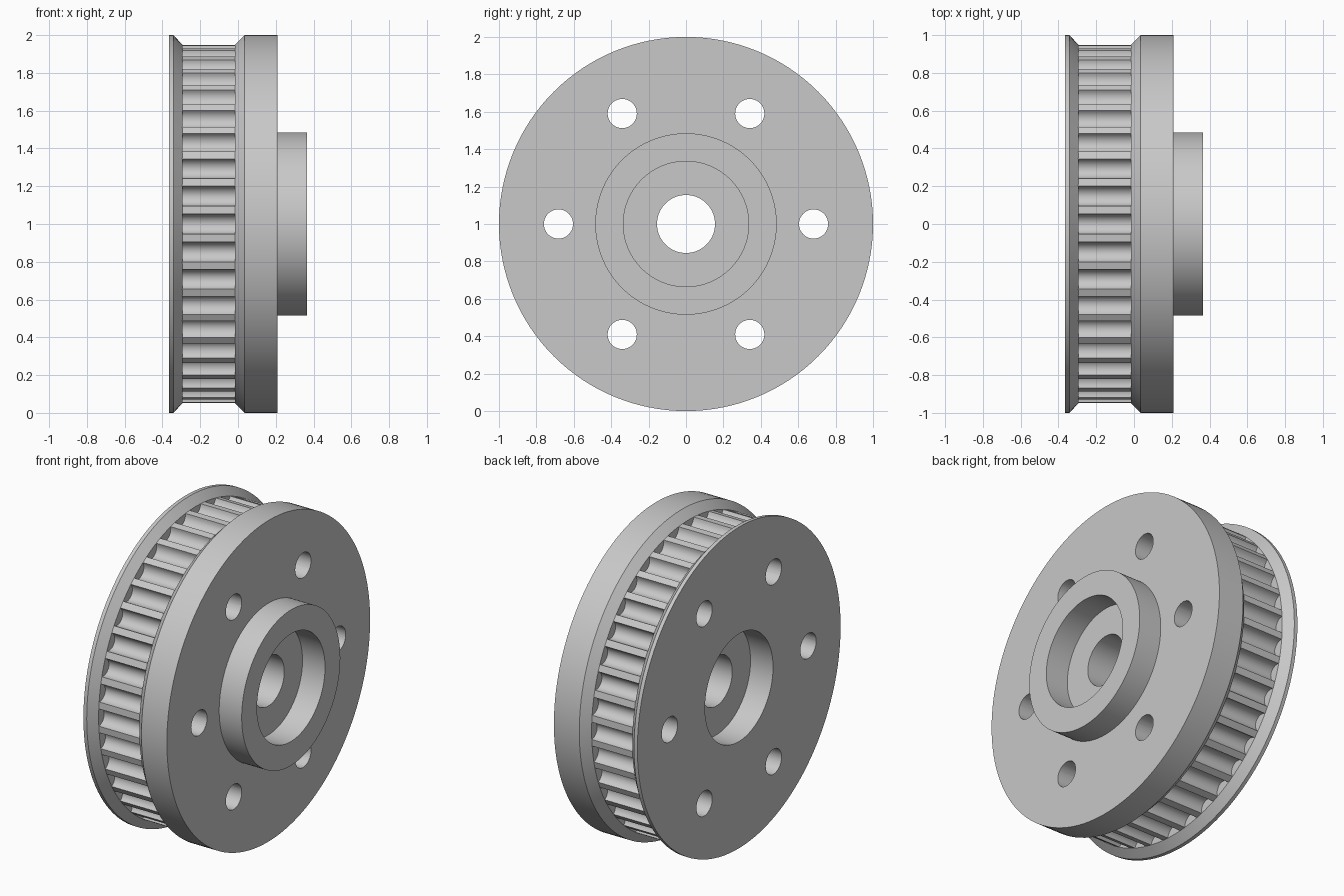
import bpy, bmesh
from math import sin, cos, pi, sqrt, radians
from mathutils import Matrix

cube = bpy.data.objects.get("Cube")
if cube:
    bpy.data.objects.remove(cube, do_unlink=True)

metal = bpy.data.materials.new("grey metal")
metal.use_nodes = True
GREY = (0.58, 0.58, 0.58, 1)
metal.diffuse_color = GREY
metal.node_tree.nodes["Principled BSDF"].inputs["Base Color"].default_value = GREY

AXIS_Z = 1.0
TEETH = 40
TIP = 0.95


def add_object(name, bm):
    bmesh.ops.recalc_face_normals(bm, faces=bm.faces)
    mesh = bpy.data.meshes.new(name)
    bm.to_mesh(mesh)
    bm.free()
    mesh.materials.append(metal)
    obj = bpy.data.objects.new(name, mesh)
    bpy.context.collection.objects.link(obj)
    return obj


def polar(x, r, a):
    return (x, r * cos(a), AXIS_Z + r * sin(a))


def closed_grid(name, rows):
    """Skin rows of points, closed in both directions."""
    bm = bmesh.new()
    grid = [[bm.verts.new(p) for p in row] for row in rows]
    for i, row in enumerate(grid):
        prev = grid[i - 1]
        for j in range(len(row)):
            bm.faces.new((prev[j - 1], prev[j], row[j], row[j - 1]))
    return add_object(name, bm)


def smooth(obj):
    bpy.ops.object.select_all(action="DESELECT")
    obj.select_set(True)
    bpy.context.view_layer.objects.active = obj
    bpy.ops.object.shade_smooth_by_angle(angle=radians(30))


# Turned body: flanges, hub, counterbores and bore as one (x, radius) profile
profile = [(-0.365, 0.335), (-0.365, 1), (-0.342, 1), (-0.295, TIP),
           (-0.295, 0.85), (-0.015, 0.85), (-0.015, TIP), (0.035, 1),
           (0.21, 1), (0.21, 0.485), (0.365, 0.485), (0.365, 0.335),
           (0.21, 0.335), (0.21, 0.155), (-0.21, 0.155), (-0.21, 0.335)]
STEPS = 128
body = closed_grid("pulley_body", [
    [polar(x, r, 2 * pi * i / STEPS) for x, r in profile] for i in range(STEPS)])

# Six bolt holes through the web
bm = bmesh.new()
for i in range(6):
    place = Matrix.Translation(polar(0, 0.682, i * pi / 3)) @ Matrix.Rotation(pi / 2, 4, "Y")
    bmesh.ops.create_cone(bm, cap_ends=True, segments=40, radius1=0.078,
                          radius2=0.078, depth=1, matrix=place)
cutter = add_object("bolt_hole_cutter", bm)
cutter.hide_render = True
cut = body.modifiers.new("bolt_holes", "BOOLEAN")
cut.operation = "DIFFERENCE"
cut.solver = "EXACT"
cut.object = cutter
bpy.context.view_layer.objects.active = body
bpy.ops.object.modifier_apply(modifier=cut.name)
bpy.data.objects.remove(cutter, do_unlink=True)
smooth(body)

# Toothed belt track: round grooves between narrow lands
pitch = 2 * pi / TEETH
half_groove = 0.36 * pitch
depth = 0.055
ARC = 12
outline = []
for tooth in range(TEETH):
    for k in range(ARC + 1):
        t = pi * k / ARC
        outline.append((TIP - depth * sin(t), tooth * pitch - half_groove * cos(t)))
left, right, inner = -0.297, -0.013, 0.82
belt_track = closed_grid("belt_track", [
    [polar(left, r, a) for r, a in outline],
    [polar(right, r, a) for r, a in outline],
    [polar(right, inner, a) for r, a in outline],
    [polar(left, inner, a) for r, a in outline]])
smooth(belt_track)
